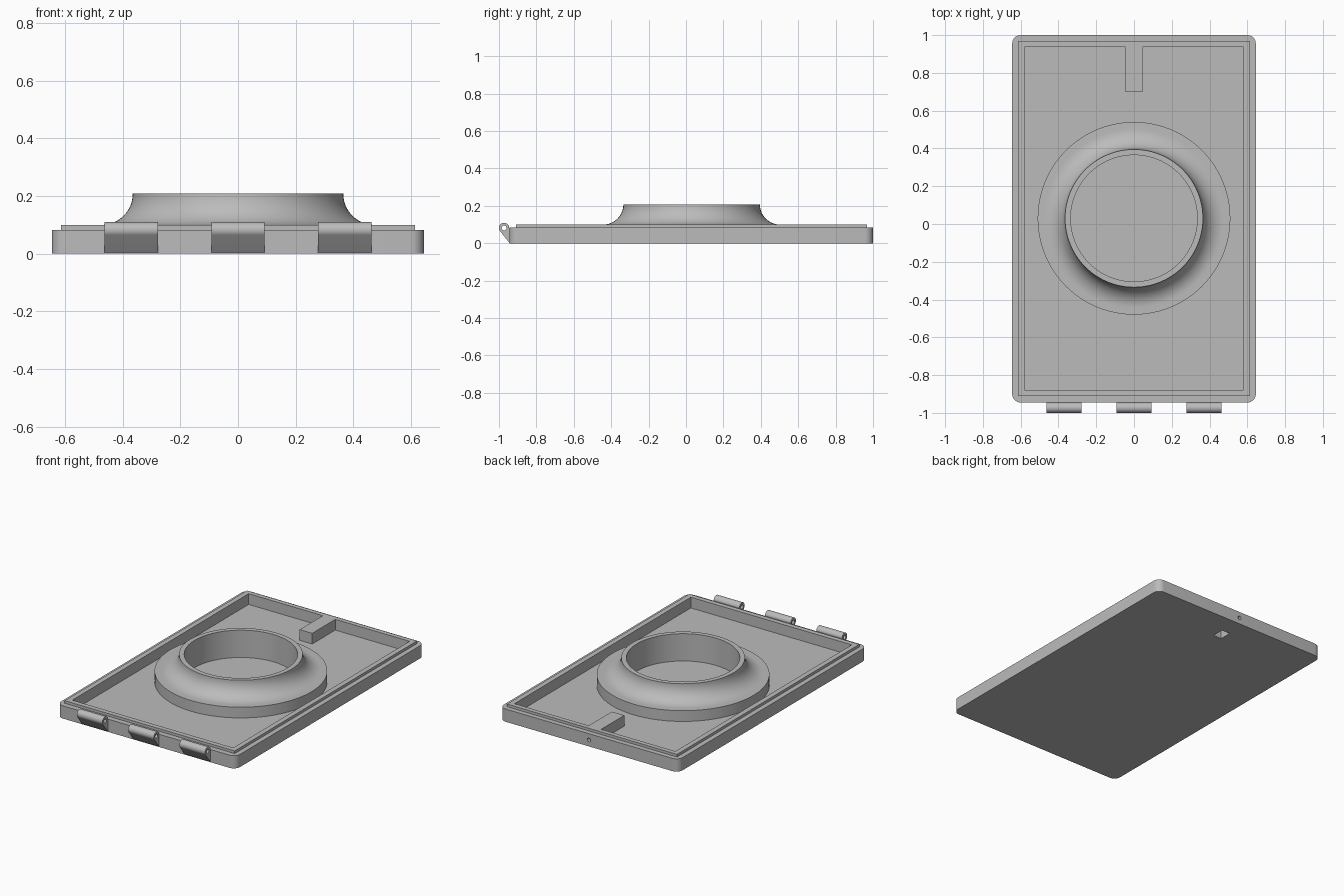
import bpy, bmesh
from math import sin, cos, pi, atan2, acos, hypot, radians
from mathutils import Vector

cube = bpy.data.objects.get("Cube")
if cube:
    bpy.data.objects.remove(cube, do_unlink=True)

grey = bpy.data.materials.new("plain grey")
grey.use_nodes = True
colour = (0.5, 0.5, 0.5, 1)
grey.diffuse_color = colour
grey.node_tree.nodes["Principled BSDF"].inputs["Base Color"].default_value = colour

RIM, LIP, FLOOR = 0.083, 0.1, 0.03
FRONT, BACK, SIDE = -0.945, 1.0, 0.645


def finish(name, bm):
    bmesh.ops.recalc_face_normals(bm, faces=bm.faces)
    mesh = bpy.data.meshes.new(name)
    bm.to_mesh(mesh)
    bm.free()
    mesh.materials.append(grey)
    obj = bpy.data.objects.new(name, mesh)
    bpy.context.collection.objects.link(obj)
    return obj


def prism(name, outline, start, sweep):
    """Extrude an outline; start maps each 2D point to 3D."""
    bm = bmesh.new()
    face = bm.faces.new([bm.verts.new(start(a, b)) for a, b in outline])
    new = bmesh.ops.extrude_face_region(bm, geom=[face])["geom"]
    moved = [g for g in new if isinstance(g, bmesh.types.BMVert)]
    bmesh.ops.translate(bm, verts=moved, vec=Vector(sweep))
    return finish(name, bm)


def upright(name, outline, z0, z1):
    return prism(name, outline, lambda x, y: (x, y, z0), (0, 0, z1 - z0))


def rect(x, y0, y1):
    return [(-x, y0), (x, y0), (x, y1), (-x, y1)]


def arc(ca, cb, r, a0, a1, n):
    return [(ca + r * cos(a0 + (a1 - a0) * i / n), cb + r * sin(a0 + (a1 - a0) * i / n))
            for i in range(n + 1)]


def select(obj):
    bpy.ops.object.select_all(action="DESELECT")
    obj.select_set(True)
    bpy.context.view_layer.objects.active = obj


def combine(obj, tool, operation="DIFFERENCE"):
    mod = obj.modifiers.new("combine", "BOOLEAN")
    mod.operation, mod.object, mod.solver = operation, tool, "EXACT"
    select(obj)
    bpy.ops.object.modifier_apply(modifier=mod.name)
    bpy.data.objects.remove(tool, do_unlink=True)


def smooth(obj):
    select(obj)
    bpy.ops.object.shade_smooth_by_angle(angle=radians(30))


# Tray: rounded slab with a raised lip
R = 0.045
corners = [(SIDE - R, BACK - R), (R - SIDE, BACK - R), (R - SIDE, FRONT + R), (SIDE - R, FRONT + R)]
outline = []
for i, (cx, cy) in enumerate(corners):
    outline += arc(cx, cy, R, i * pi / 2, (i + 1) * pi / 2, 8)
tray = upright("tray", outline, 0, RIM)
combine(tray, upright("lip", rect(0.613, -0.91, 0.968), 0.05, LIP), "UNION")

# Cavity, notched to leave the latch block standing at the back
cavity = [(-0.58, -0.878), (0.58, -0.878), (0.58, 0.938), (0.045, 0.938),
          (0.045, 0.7), (-0.045, 0.7), (-0.045, 0.938), (-0.58, 0.938)]
combine(tray, upright("cavity", cavity, FLOOR, 0.2))

# Latch pocket from below and the pin hole through the back wall
combine(tray, upright("pocket", rect(0.03, 0.79, 0.87), -0.05, 0.075))
combine(tray, prism("pin_hole", arc(0, 0.042, 0.012, 0, 2 * pi, 24)[:-1],
                    lambda x, z: (x, 1.05, z), (0, -0.22, 0)))
smooth(tray)

# Flared collar, turned about its own axis
TOP, FLARE = 0.208, 0.108
profile = [(0.335, 0.02), (0.335, TOP)]
profile += arc(0.365 + FLARE, TOP, FLARE, pi, 1.5 * pi, 16)
profile += [(0.51, LIP), (0.51, 0.02)]
bm = bmesh.new()
verts = [bm.verts.new((r, 0, z)) for r, z in profile]
edges = [bm.edges.new((verts[i - 1], verts[i])) for i in range(len(verts))]
bmesh.ops.spin(bm, geom=verts + edges, cent=(0, 0, 0), axis=(0, 0, 1),
               angle=2 * pi, steps=96, use_merge=True)
bmesh.ops.remove_doubles(bm, verts=bm.verts, dist=0.0001)
collar = finish("collar", bm)
collar.location = (0, 0.03, 0)
smooth(collar)

# Hinge knuckles: a barrel with a tangent gusset down to the tray's foot
HY, HZ, HR, HALF = -0.9725, 0.082, 0.0275, 0.0925
foot = (FRONT, 0.003)
dy, dz = foot[0] - HY, foot[1] - HZ
tangent = atan2(dz, dy) - acos(HR / hypot(dy, dz))
knuckle = arc(HY, HZ, HR, 0, tangent + 2 * pi, 28) + [foot, (FRONT + 0.01, foot[1]), (FRONT + 0.01, HZ)]
bore = arc(HY, HZ, 0.013, 0, 2 * pi, 24)[:-1]
for side, x in (("right", -0.37), ("middle", 0), ("left", 0.37)):
    hinge = prism(side + "_hinge", knuckle, lambda y, z: (x - HALF, y, z), (2 * HALF, 0, 0))
    combine(hinge, prism("bore", bore, lambda y, z: (x - 0.2, y, z), (0.4, 0, 0)))
    smooth(hinge)
